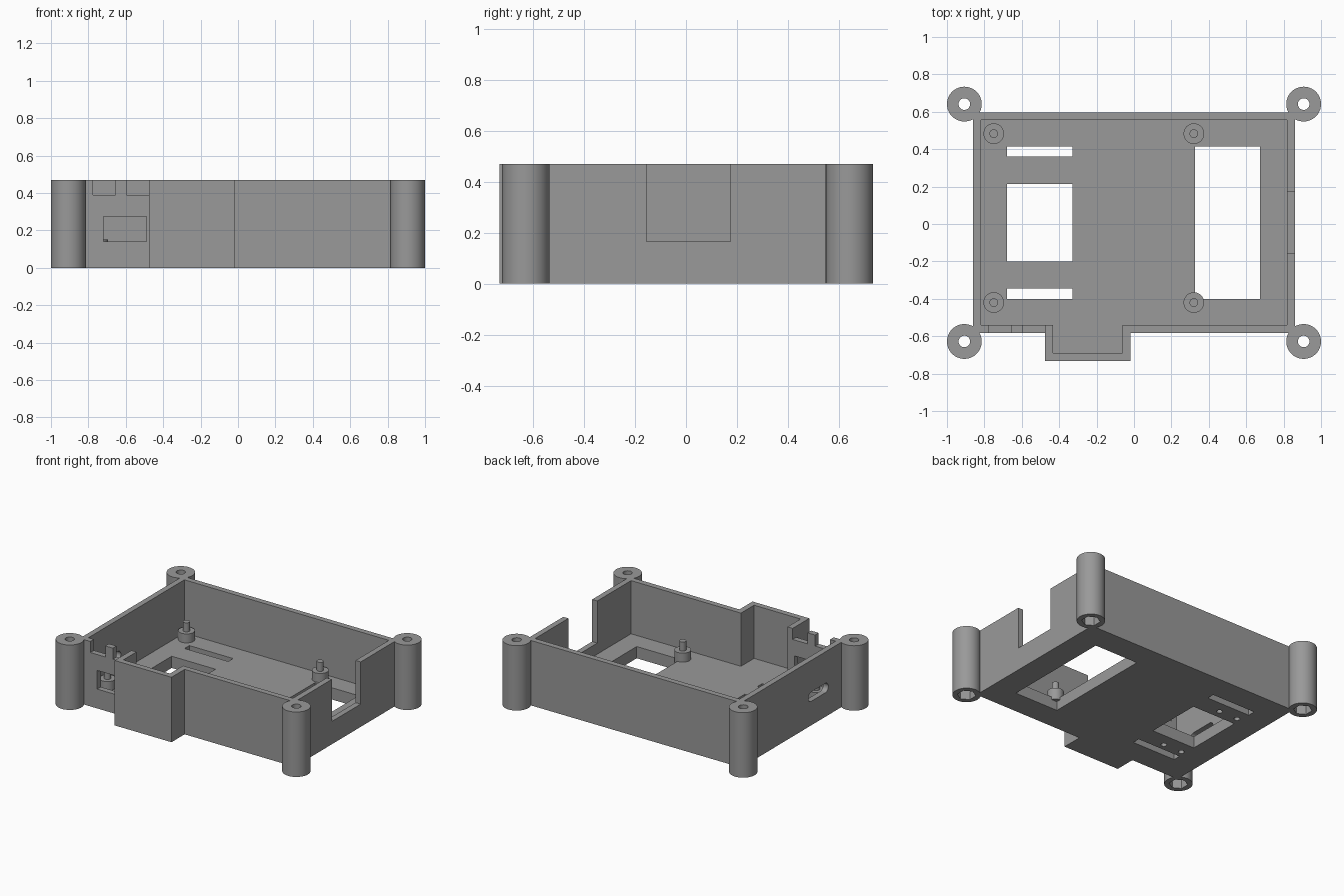
import bpy, bmesh, math
from mathutils import Matrix, Vector

if "Cube" in bpy.data.objects:
    bpy.data.objects.remove(bpy.data.objects["Cube"])

H = 0.47        # overall height
FLOOR = 0.085   # floor thickness

grey = bpy.data.materials.new("grey plastic")
grey.diffuse_color = (0.32, 0.32, 0.32, 1)
grey.use_nodes = True
grey.node_tree.nodes["Principled BSDF"].inputs["Base Color"].default_value = grey.diffuse_color


def prism(name, pts, z0, z1):
    """Extrude a counter-clockwise xy outline from z0 to z1."""
    bm = bmesh.new()
    face = bm.faces.new([bm.verts.new((x, y, z0)) for x, y in pts])
    top = bmesh.ops.extrude_face_region(bm, geom=[face])["geom"]
    bmesh.ops.translate(bm, vec=(0, 0, z1 - z0),
                        verts=[v for v in top if isinstance(v, bmesh.types.BMVert)])
    bmesh.ops.recalc_face_normals(bm, faces=bm.faces)
    mesh = bpy.data.meshes.new(name)
    bm.to_mesh(mesh)
    bm.free()
    mesh.materials.append(grey)
    ob = bpy.data.objects.new(name, mesh)
    bpy.context.collection.objects.link(ob)
    return ob


def rect(x0, x1, y0, y1):
    return [(x0, y0), (x1, y0), (x1, y1), (x0, y1)]


def ring(x, y, r, n, start=0.0):
    return [(x + r * math.cos(start + 2 * math.pi * i / n),
             y + r * math.sin(start + 2 * math.pi * i / n)) for i in range(n)]


def activate(ob):
    bpy.ops.object.select_all(action='DESELECT')
    ob.select_set(True)
    bpy.context.view_layer.objects.active = ob


def combine(ob, others, operation='DIFFERENCE'):
    """Apply booleans and discard the helper solids."""
    activate(ob)
    for other in others:
        other.hide_render = True
        mod = ob.modifiers.new("bool", 'BOOLEAN')
        mod.operation, mod.solver, mod.object = operation, 'EXACT', other
        bpy.ops.object.modifier_apply(modifier=mod.name)
        bpy.data.objects.remove(other)


def smooth(ob):
    activate(ob)
    bpy.ops.object.shade_smooth_by_angle(angle=math.radians(30))


def tray_outline(t):
    """Tray plan with front bay, inset by wall thickness t."""
    return [(-0.86 + t, -0.582 + t), (-0.475 + t, -0.582 + t), (-0.475 + t, -0.732 + t),
            (-0.02 - t, -0.732 + t), (-0.02 - t, -0.582 + t), (0.86 - t, -0.582 + t),
            (0.86 - t, 0.597 - t), (-0.86 + t, 0.597 - t)]


# Open tray with a projecting bay at the front
tray = prism("tray", tray_outline(0), 0, H)
cuts = [prism("cavity", tray_outline(0.041), FLOOR, H + 0.1)]

# Floor openings: two thin vents, a square one and a long one
for x0, x1, y0, y1 in [(-0.68, -0.33, 0.36, 0.415), (-0.68, -0.33, -0.20, 0.213),
                       (-0.68, -0.33, -0.40, -0.345), (0.325, 0.675, -0.40, 0.415)]:
    cuts.append(prism("floor_opening", rect(x0, x1, y0, y1), -0.1, FLOOR + 0.02))

# Blind screw holes under the floor
for x in (-0.652, -0.503):
    for y in (0.273, -0.295):
        cuts.append(prism("screw_hole", ring(x, y, 0.02, 24), -0.1, 0.06))

# Front wall: two top notches and a port window
for x0, x1 in [(-0.775, -0.655), (-0.595, -0.475)]:
    cuts.append(prism("notch", rect(x0, x1, -0.65, -0.50), 0.39, H + 0.1))
cuts.append(prism("port_window", rect(-0.72, -0.49, -0.65, -0.50), 0.14, 0.275))

# Right wall: deep notch
cuts.append(prism("side_notch", rect(0.78, 0.95, -0.155, 0.175), 0.165, H + 0.1))

# Left wall: rounded card slot, drawn in (y, z) and turned to face x
r, zc = 0.034, 0.208
arc = [(-0.17 - r + r * math.cos(a), zc + r * math.sin(a))
       for a in [math.pi * (i / 12 - 0.5) for i in range(13)]]
arc += [(-0.40 + r + r * math.cos(a), zc + r * math.sin(a))
        for a in [math.pi * (i / 12 + 0.5) for i in range(13)]]
slot = prism("card_slot", arc, -0.95, -0.78)
slot.data.transform(Matrix(((0, 0, 1, 0), (1, 0, 0, 0), (0, 1, 0, 0), (0, 0, 0, 1))))
cuts.append(slot)
combine(tray, cuts)
smooth(tray)

# Corner posts with a bolt hole and a hexagonal nut pocket below
for x in (-0.907, 0.907):
    for y in (-0.628, 0.641):
        post = prism("corner_post", ring(x, y, 0.093, 64), 0, H)
        combine(post, [prism("bolt_hole", ring(x, y, 0.031, 32), -0.1, H + 0.1),
                       prism("nut_pocket", ring(x, y, 0.062, 6, math.pi / 6), -0.1, 0.09)])
        smooth(post)

# Board standoffs with locating pins
for x in (-0.75, 0.32):
    for y in (-0.42, 0.483):
        standoff = prism("standoff", ring(x, y, 0.055, 40), FLOOR - 0.02, 0.15)
        combine(standoff, [prism("pin", ring(x, y, 0.023, 24), 0.12, 0.215)], 'UNION')
        smooth(standoff)
